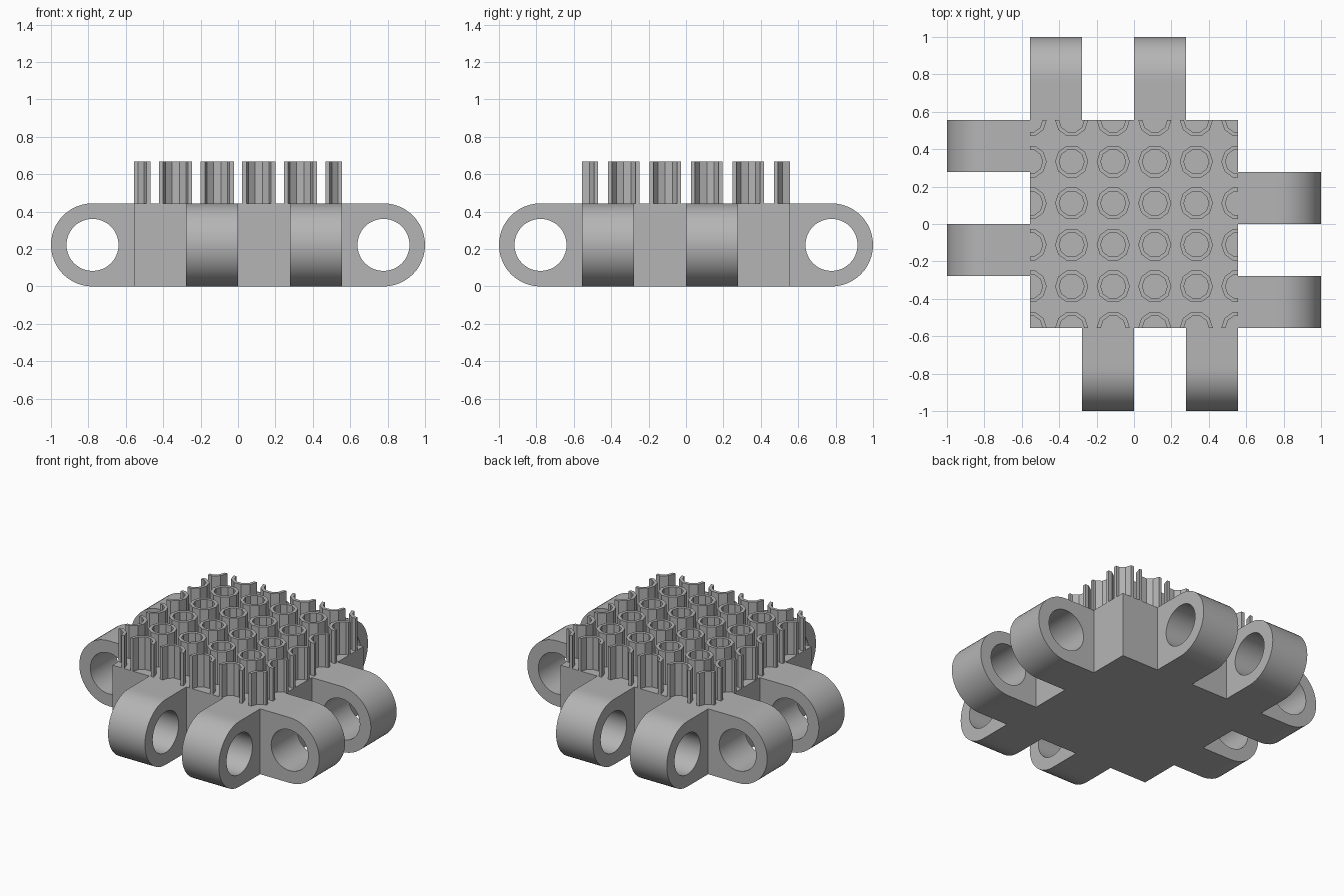
import bpy, bmesh, math
from mathutils import Vector, Matrix

if "Cube" in bpy.data.objects:
    bpy.data.objects.remove(bpy.data.objects["Cube"])

H = 0.5556          # half width of the body
R = 0.2222          # outer radius of the hinge knuckles
HOLE = 0.139        # pin hole radius
TOP = 0.667         # top of the tubes
PITCH = 0.2222

grey = bpy.data.materials.new("grey")
grey.diffuse_color = (0.46, 0.46, 0.46, 1)
grey.use_nodes = True
grey.node_tree.nodes["Principled BSDF"].inputs["Base Color"].default_value = grey.diffuse_color


def make_object(name, bm, smooth=False):
    bmesh.ops.recalc_face_normals(bm, faces=bm.faces)
    me = bpy.data.meshes.new(name)
    bm.to_mesh(me)
    bm.free()
    me.materials.append(grey)
    ob = bpy.data.objects.new(name, me)
    bpy.context.collection.objects.link(ob)
    if smooth:
        bpy.context.view_layer.objects.active = ob
        ob.select_set(True)
        bpy.ops.object.shade_smooth_by_angle(angle=math.radians(30))
        ob.select_set(False)
    return ob


# Square body block
bm = bmesh.new()
bmesh.ops.create_cube(bm, size=1, matrix=Matrix.Translation((0, 0, R))
                      @ Matrix.Diagonal((2 * H, 2 * H, 2 * R, 1)))
make_object("body", bm)


# Hinge knuckle: round outside, square at the body, pin hole through it
def knuckle(name, side, w0, w1, n=48):
    rot = Matrix.Rotation(side * math.pi / 2, 3, 'Z')
    bm = bmesh.new()
    rings = []
    for w in (w0, w1):
        for outer in (True, False):
            ring = []
            for i in range(n):
                a = 2 * math.pi * i / n
                c, s = math.cos(a), math.sin(a)
                k = HOLE
                if outer:
                    k = R if c > -1e-6 else R / max(abs(c), abs(s))
                ring.append(bm.verts.new(rot @ Vector((H + R + k * c, w, R + k * s))))
            rings.append(ring)
    o0, i0, o1, i1 = rings
    for i in range(n):
        j = (i + 1) % n
        for a, b in ((o0, i0), (i0, i1), (i1, o1), (o1, o0)):
            bm.faces.new((a[i], a[j], b[j], b[i]))
    make_object(name, bm, True)


# Two knuckles on each side; side order is right, back, left, front
Q = H / 2
for side, name in enumerate(("right", "back", "left", "front")):
    # widths run along the rotated sideways axis
    starts = (-H, 0) if side in (0, 2) else (-Q, Q)
    if side == 1:
        starts = (-Q, Q)
    for k, s in enumerate(starts):
        knuckle(f"{name}_knuckle_{k + 1}", side, s, s + Q)


# Grid of hollow tubes on top, trimmed flush with the body sides
bm = bmesh.new()
SIDES = 10
for gx in range(6):
    for gy in range(6):
        cx, cy = (gx - 2.5) * PITCH, (gy - 2.5) * PITCH
        rings = []
        for r, z in ((0.0885, 2 * R), (0.0885, TOP), (0.0667, TOP), (0.0667, 2 * R)):
            rings.append([bm.verts.new((cx + r * math.cos(2 * math.pi * i / SIDES),
                                        cy + r * math.sin(2 * math.pi * i / SIDES), z))
                          for i in range(SIDES)])
        for k in range(4):
            a, b = rings[k], rings[(k + 1) % 4]
            for i in range(SIDES):
                j = (i + 1) % SIDES
                bm.faces.new((a[i], a[j], b[j], b[i]))
for d in ((1, 0, 0), (-1, 0, 0), (0, 1, 0), (0, -1, 0)):
    n = Vector(d)
    bmesh.ops.bisect_plane(bm, geom=bm.verts[:] + bm.edges[:] + bm.faces[:],
                           plane_co=n * (H - 0.0004), plane_no=n, clear_outer=True)
    bmesh.ops.holes_fill(bm, edges=[e for e in bm.edges if e.is_boundary], sides=0)
make_object("top_tubes", bm)
